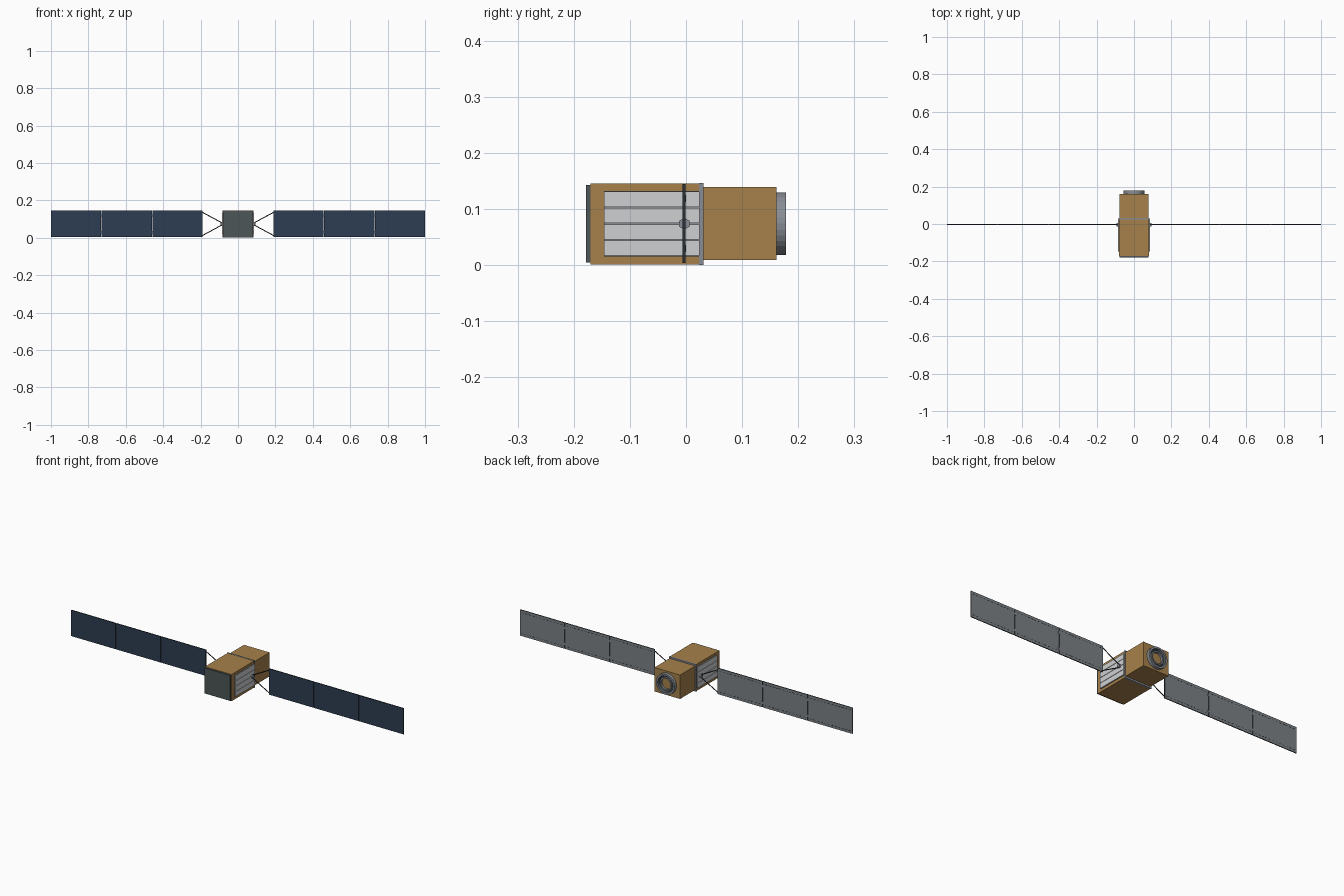
import bpy, bmesh, math
from mathutils import Vector

cube = bpy.data.objects.get("Cube")
if cube:
    bpy.data.objects.remove(cube, do_unlink=True)


def material(name, r, g, b):
    m = bpy.data.materials.new(name)
    m.use_nodes = True
    m.diffuse_color = (r, g, b, 1)
    m.node_tree.nodes["Principled BSDF"].inputs["Base Color"].default_value = (r, g, b, 1)
    return m


GOLD = material("gold foil", 0.38, 0.22, 0.07)
PALE = material("radiator white", 0.62, 0.63, 0.64)
GREY = material("metal grey", 0.25, 0.27, 0.30)
PLATE = material("dark plate", 0.075, 0.092, 0.095)
BLUE = material("solar blue", 0.026, 0.047, 0.085)
BACK = material("panel backing", 0.20, 0.22, 0.24)
DARK = material("dark frame", 0.022, 0.028, 0.035)


def finish(name, bm, mats):
    bmesh.ops.recalc_face_normals(bm, faces=bm.faces)
    me = bpy.data.meshes.new(name)
    bm.to_mesh(me)
    bm.free()
    for m in mats:
        me.materials.append(m)
    ob = bpy.data.objects.new(name, me)
    bpy.context.collection.objects.link(ob)
    return ob


def box(name, lo, hi, *mats, bevel=0):
    """Box between two corners; front and back faces can take extra materials."""
    lo, hi = Vector(lo), Vector(hi)
    bm = bmesh.new()
    bmesh.ops.create_cube(bm, size=1)
    for v in bm.verts:
        v.co = (lo + hi) / 2 + v.co * (hi - lo)
    if bevel:
        bmesh.ops.bevel(bm, geom=bm.edges[:], offset=bevel, segments=1, affect='EDGES')
    if len(mats) == 3:
        for f in bm.faces:
            if abs(f.normal.y) > 0.9:
                f.material_index = 1 if f.normal.y < 0 else 2
    return finish(name, bm, mats)


def rod(name, a, b, radius, sides, mat):
    a, b = Vector(a), Vector(b)
    bm = bmesh.new()
    bmesh.ops.create_cone(bm, cap_ends=True, segments=sides, radius1=radius,
                          radius2=radius, depth=(b - a).length)
    turn = (b - a).to_track_quat('Z', 'Y')
    for v in bm.verts:
        v.co = turn @ v.co + (a + b) / 2
    return finish(name, bm, [mat])


MID = 0.074    # height of the body axis
WING_Y = -0.003

# Body
box("front_body", (-0.08, -0.17, 0.001), (0.08, 0.024, 0.146), GOLD)
box("rear_body", (-0.077, 0.028, 0.009), (0.077, 0.161, 0.139), GOLD)
box("body_band", (-0.082, 0.023, 0), (0.082, 0.031, 0.147), GREY)
box("front_plate", (-0.078, -0.178, 0.005), (0.078, -0.169, 0.143), PLATE)

# Rear docking ring, a lathed profile of (radius, y)
profile = [(0.056, 0.160), (0.056, 0.178), (0.046, 0.178), (0.041, 0.168),
           (0.036, 0.168), (0.036, 0.174), (0.029, 0.174), (0.029, 0.163), (0, 0.163)]
bm = bmesh.new()
pts = [bm.verts.new((r, y, MID)) for r, y in profile]
edges = [bm.edges.new(p) for p in zip(pts, pts[1:])]
bmesh.ops.spin(bm, geom=pts + edges, cent=(0, 0, MID), axis=(0, 1, 0),
               angle=math.tau, steps=32)
bmesh.ops.remove_doubles(bm, verts=bm.verts, dist=0.0001)
for f in bm.faces:
    c = f.calc_center_median()
    r = math.hypot(c.x, c.z - MID)
    if r < 0.0285:
        f.material_index = 1
    elif 0.036 < r < 0.0455:
        f.material_index = 2
ring = finish("docking_ring", bm, [GREY, GOLD, PLATE])

for side, label in ((1, "left"), (-1, "right")):
    def at(x, y, z):
        return (side * x, y, z)

    # Louvred radiator on the body side
    box(label + "_radiator_base", at(0.079, -0.146, 0.016), at(0.083, 0.024, 0.132), GREY)
    step = 0.116 / 4
    for i in range(4):
        z = 0.016 + i * step
        box(f"{label}_radiator_slat_{i + 1}", at(0.082, -0.146, z + 0.001),
            at(0.086, 0.024, z + step - 0.001), PALE)

    # Hub and yoke holding the wing
    rod(label + "_wing_hub", at(0.08, WING_Y, MID), at(0.094, WING_Y, MID), 0.0105, 6, GREY)
    for sign, end in ((1, "upper"), (-1, "lower")):
        rod(f"{label}_{end}_yoke_arm", at(0.088, WING_Y, MID + sign * 0.007),
            at(0.194, WING_Y, MID + sign * 0.064), 0.0025, 6, DARK)

    # Three solar panels
    for i in range(3):
        x0 = 0.19 + i * 0.271
        x1 = x0 + 0.268
        box(f"{label}_solar_panel_{i + 1}", at(x0, -0.006, 0.004), at(x1, -0.001, 0.145),
            DARK, BLUE, BACK)
        # Dashed wiring lines on the back
        for z, row in ((0.018, "lower"), (0.131, "upper")):
            for k in range(12):
                x = x0 + 0.012 + k * 0.021
                box(f"{label}_{row}_wiring_{i + 1}_{k + 1}", at(x, -0.0015, z - 0.001),
                    at(x + 0.012, -0.0005, z + 0.001), DARK)
        # Hinges across the gap to the next panel
        if i < 2:
            for z in (0.03, 0.119):
                box(f"{label}_hinge_{i + 1}", at(x1 - 0.004, -0.003, z - 0.006),
                    at(x1 + 0.007, 0.0, z + 0.006), GREY)
